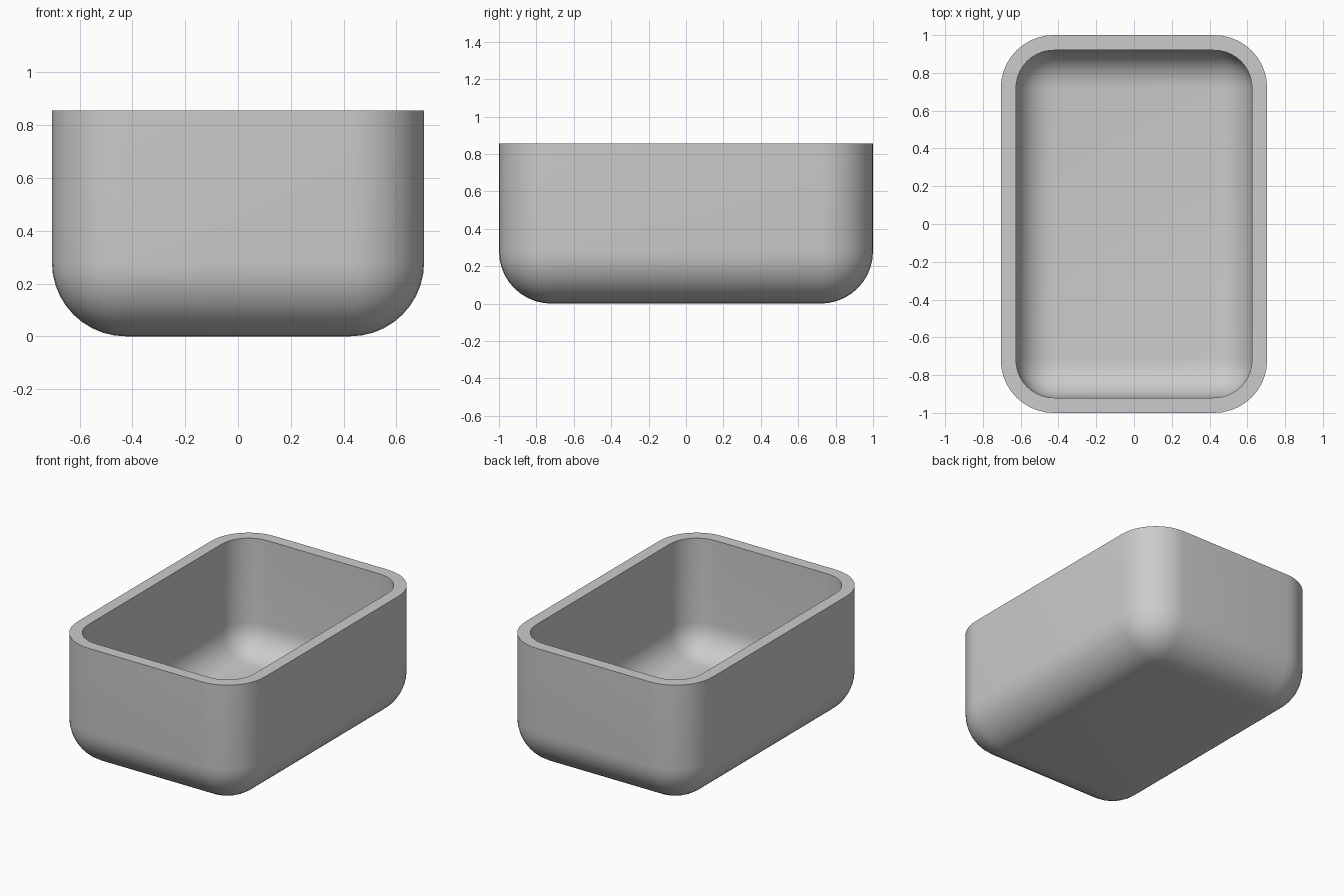
import bpy
import bmesh
import math

if "Cube" in bpy.data.objects:
    bpy.data.objects.remove(bpy.data.objects["Cube"], do_unlink=True)

WIDTH, DEPTH, HEIGHT = 1.41, 2.0, 0.855
RADIUS, WALL = 0.28, 0.08

# Plain grey material
grey = bpy.data.materials.new("light_grey")
grey.use_nodes = True
colour = (0.6, 0.6, 0.6, 1)
grey.diffuse_color = colour
grey.node_tree.nodes["Principled BSDF"].inputs["Base Color"].default_value = colour

# Box standing on the ground, open at the top
bm = bmesh.new()
bmesh.ops.create_cube(bm, size=1)
for v in bm.verts:
    v.co.x *= WIDTH
    v.co.y *= DEPTH
    v.co.z = (v.co.z + 0.5) * HEIGHT

# Round the upright and bottom edges, leaving the rim sharp
rounded = [e for e in bm.edges if min(v.co.z for v in e.verts) < 0.01]
bmesh.ops.bevel(bm, geom=rounded, offset=RADIUS, offset_type='OFFSET',
                segments=10, profile=0.5, affect='EDGES', clamp_overlap=True)
top = [f for f in bm.faces if f.normal.z > 0.9 and f.calc_center_median().z > HEIGHT - 0.01]
bmesh.ops.delete(bm, geom=top, context='FACES')

mesh = bpy.data.meshes.new("open_tub")
bm.to_mesh(mesh)
bm.free()
mesh.materials.append(grey)
tub = bpy.data.objects.new("open_tub", mesh)
bpy.context.collection.objects.link(tub)

# Wall thickness grows inward
bpy.context.view_layer.objects.active = tub
tub.select_set(True)
shell = tub.modifiers.new("wall", 'SOLIDIFY')
shell.thickness = WALL
shell.offset = -1
shell.use_even_offset = True
bpy.ops.object.modifier_apply(modifier=shell.name)

# Smooth rounded walls with a crisp flat rim
bpy.ops.object.shade_smooth_by_angle(angle=math.radians(35))
